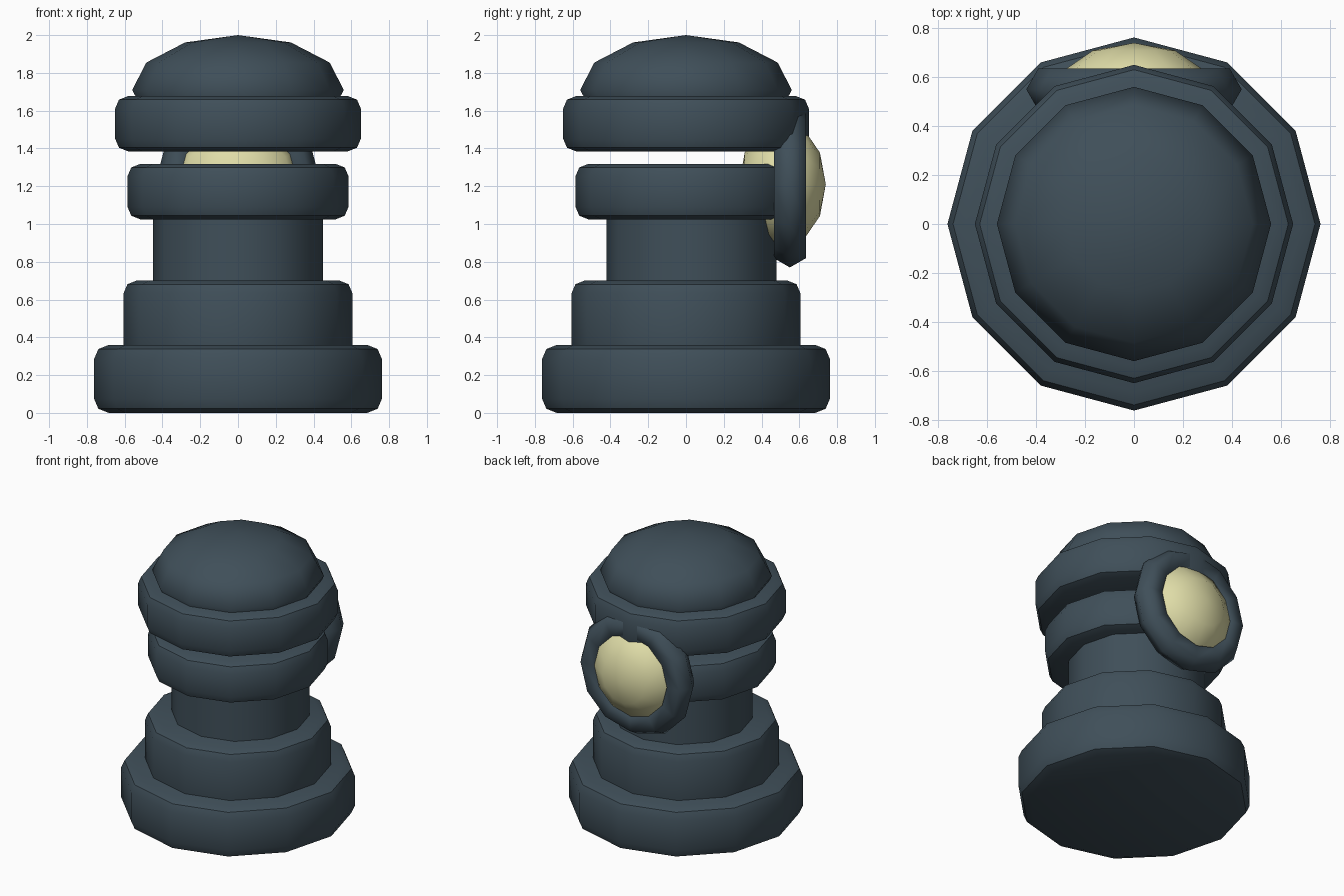
import bpy
from math import radians

cube = bpy.data.objects.get("Cube")
if cube:
    bpy.data.objects.remove(cube, do_unlink=True)

SIDES = 12


def material(name, colour):
    mat = bpy.data.materials.new(name)
    mat.use_nodes = True
    mat.diffuse_color = colour
    mat.node_tree.nodes["Principled BSDF"].inputs["Base Color"].default_value = colour
    return mat


slate = material("slate blue", (0.05, 0.078, 0.1, 1))
cream = material("pale yellow", (0.74, 0.72, 0.39, 1))


def finish(name, mat, angle):
    obj = bpy.context.object
    obj.name = name
    obj.data.materials.append(mat)
    bpy.ops.object.shade_smooth_by_angle(angle=radians(angle))
    return obj


def drum(name, radius, bottom, top, bevel=0, y=0):
    """Twelve-sided disc with rounded rims."""
    bpy.ops.mesh.primitive_cylinder_add(
        vertices=SIDES, radius=radius, depth=top - bottom,
        location=(0, y, (top + bottom) / 2))
    if bevel:
        mod = bpy.context.object.modifiers.new("rounded rims", 'BEVEL')
        mod.width = bevel
        mod.segments = 2
        mod.limit_method = 'ANGLE'
        mod.angle_limit = radians(60)
        bpy.ops.object.modifier_apply(modifier=mod.name)
    return finish(name, slate, 40)


def ellipsoid(name, mat, radius, depth, location, tilt=0):
    """Coarse sphere flattened along its own axis."""
    bpy.ops.mesh.primitive_uv_sphere_add(
        segments=SIDES, ring_count=6, radius=radius,
        location=location, rotation=(tilt, 0, 0))
    bpy.context.object.scale.z = depth / radius
    bpy.ops.object.transform_apply(location=False, rotation=True, scale=True)
    return finish(name, mat, 65)


# Stepped foot and column
drum("base", 0.762, 0, 0.36, 0.075)
drum("upper_step", 0.605, 0.2, 0.7, 0.065)
drum("column", 0.45, 0.5, 1.2, y=0.03)

# Collar, and the head floating just above it
drum("collar", 0.585, 1.025, 1.318, 0.065)
drum("head_ring", 0.65, 1.385, 1.677, 0.065)
ellipsoid("dome", slate, 0.56, 0.29, (0, 0, 1.71))

# Lamp on the back
bpy.ops.mesh.primitive_torus_add(
    major_segments=SIDES, minor_segments=6, major_radius=0.342,
    minor_radius=0.098, location=(0, 0.55, 1.21), rotation=(radians(90), 0, 0))
finish("lamp_rim", slate, 80)
ellipsoid("lamp_lens", cream, 0.335, 0.23, (0, 0.51, 1.21), radians(90))
